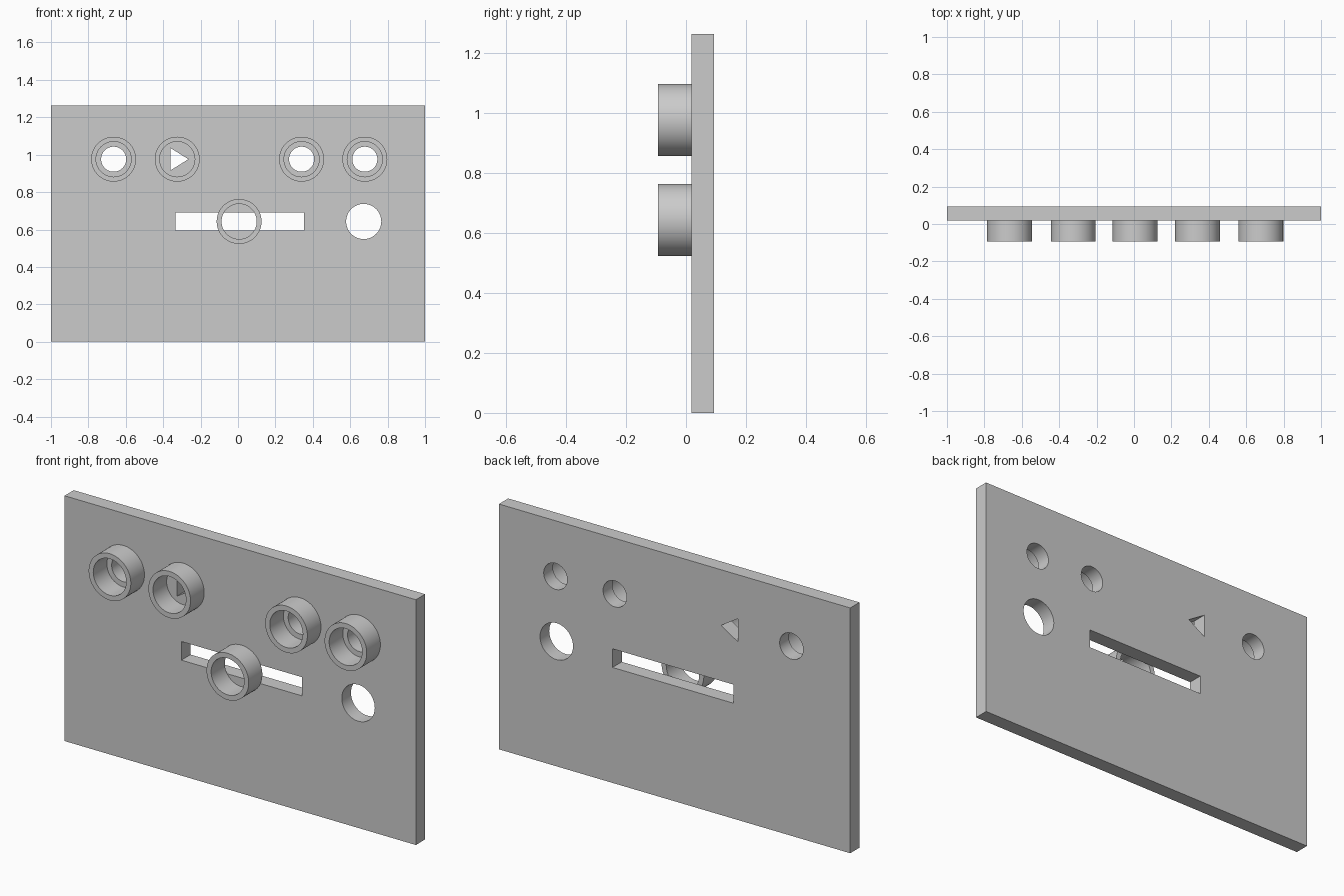
import bpy, bmesh
from math import sin, cos, pi, radians

cube = bpy.data.objects.get("Cube")
if cube:
    bpy.data.objects.remove(cube, do_unlink=True)

grey = bpy.data.materials.new("plain grey")
grey.use_nodes = True
grey.diffuse_color = (0.6, 0.6, 0.6, 1)
grey.node_tree.nodes["Principled BSDF"].inputs["Base Color"].default_value = (0.6, 0.6, 0.6, 1)

SEGMENTS = 64
PLATE_FRONT, PLATE_BACK, RING_FRONT = 0.018, 0.093, -0.093


def circle(x, z, r):
    return [(x + r * cos(2 * pi * i / SEGMENTS), z + r * sin(2 * pi * i / SEGMENTS))
            for i in range(SEGMENTS)]


def rect(x0, x1, z0, z1):
    return [(x0, z0), (x1, z0), (x1, z1), (x0, z1)]


def extruded(name, outlines, y0, y1):
    """Fill the first outline, leave the others as holes, and give it depth in y."""
    curve = bpy.data.curves.new(name, 'CURVE')
    curve.dimensions = '2D'
    curve.fill_mode = 'BOTH'
    curve.extrude = (y1 - y0) / 2
    for points in outlines:
        spline = curve.splines.new('POLY')
        spline.points.add(len(points) - 1)
        for p, (x, z) in zip(spline.points, points):
            p.co = (x, z, 0, 1)
        spline.use_cyclic_u = True
    obj = bpy.data.objects.new(name, curve)
    bpy.context.collection.objects.link(obj)
    obj.rotation_euler.x = radians(90)
    obj.location.y = (y0 + y1) / 2
    bpy.ops.object.select_all(action='DESELECT')
    obj.select_set(True)
    bpy.context.view_layer.objects.active = obj
    bpy.ops.object.convert(target='MESH')
    obj = bpy.context.object
    obj.name = name
    # weld caps to walls
    bm = bmesh.new()
    bm.from_mesh(obj.data)
    bmesh.ops.remove_doubles(bm, verts=bm.verts, dist=0.0001)
    bmesh.ops.recalc_face_normals(bm, faces=bm.faces)
    bm.to_mesh(obj.data)
    bm.free()
    obj.data.materials.clear()
    obj.data.materials.append(grey)
    bpy.ops.object.shade_smooth_by_angle(angle=radians(30))
    return obj


# Panel with round holes, a triangular hole and a slot
TOP_ROW, LOW_ROW = 0.976, 0.643
panel = [rect(-1, 1, 0, 1.262)]
panel += [circle(x, TOP_ROW, 0.067) for x in (-0.665, 0.34, 0.678)]
panel.append([(-0.36, 0.917), (-0.265, TOP_ROW), (-0.36, 1.035)])
panel.append(rect(-0.335, 0.353, 0.594, 0.69))
panel.append(circle(0.672, LOW_ROW, 0.094))
extruded("panel", panel, PLATE_FRONT, PLATE_BACK)

# Raised collars on the front
collars = {"outer_right_collar": (-0.665, TOP_ROW), "inner_right_collar": (-0.325, TOP_ROW),
           "inner_left_collar": (0.34, TOP_ROW), "outer_left_collar": (0.678, TOP_ROW),
           "slot_collar": (0.006, LOW_ROW)}
for name, (x, z) in collars.items():
    extruded(name, [circle(x, z, 0.12), circle(x, z, 0.094)], RING_FRONT, PLATE_FRONT)
